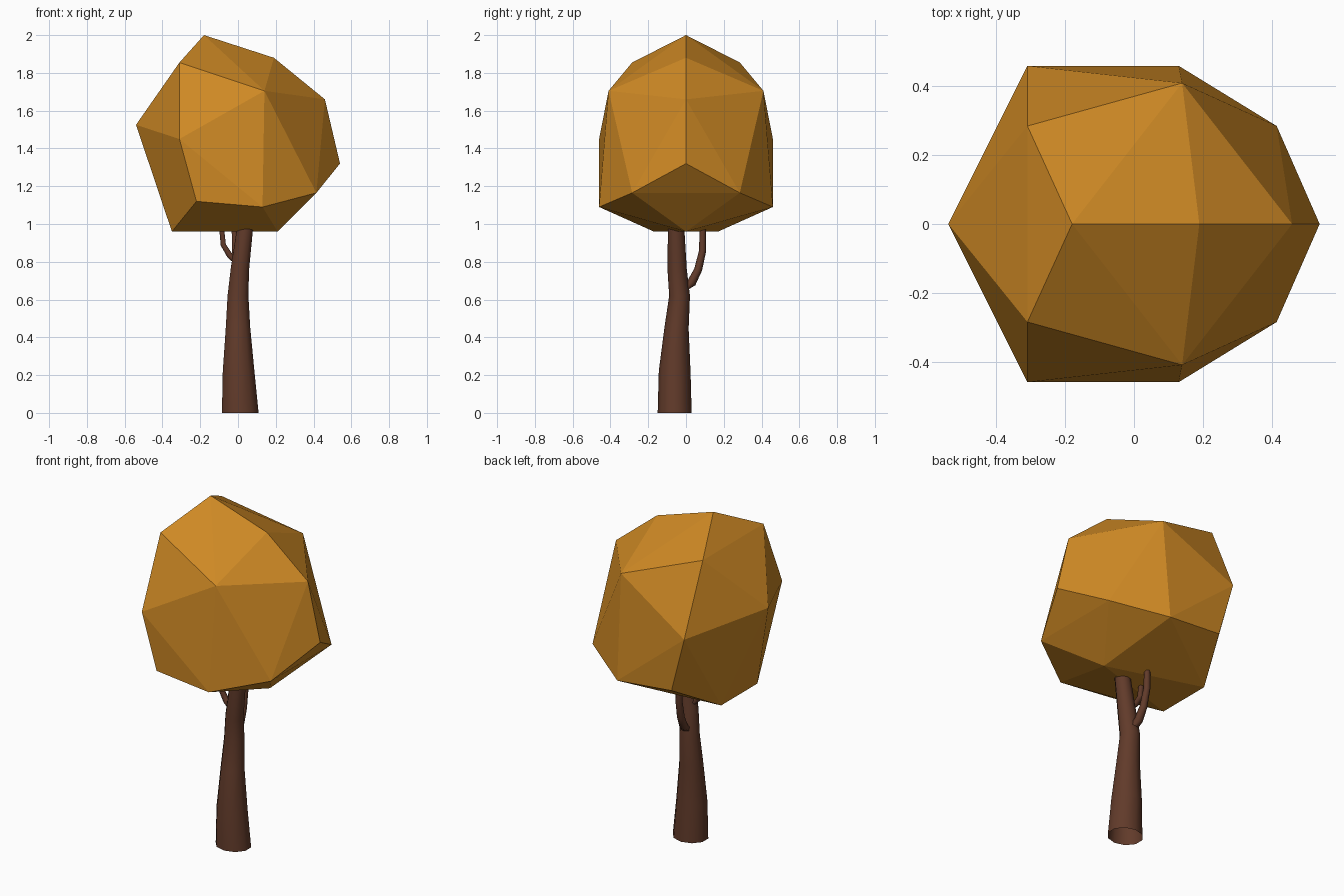
import bpy, bmesh, math
from mathutils import Vector

if "Cube" in bpy.data.objects:
    bpy.data.objects.remove(bpy.data.objects["Cube"])


def material(name, rgb):
    m = bpy.data.materials.new(name)
    m.diffuse_color = (*rgb, 1)
    m.use_nodes = True
    m.node_tree.nodes["Principled BSDF"].inputs["Base Color"].default_value = m.diffuse_color
    return m


def add_object(name, bm, mat):
    bmesh.ops.recalc_face_normals(bm, faces=bm.faces[:])
    me = bpy.data.meshes.new(name)
    bm.to_mesh(me)
    bm.free()
    me.materials.append(mat)
    ob = bpy.data.objects.new(name, me)
    bpy.context.collection.objects.link(ob)
    return ob


def limb(name, rings, sides, mat):
    """Tapered tube through horizontal-ish rings: (x, y, z, rx, ry)."""
    bm = bmesh.new()
    loops = []
    for i, (x, y, z, rx, ry) in enumerate(rings):
        # tilt each ring to follow the path, keeping the first one level
        a, b = rings[max(i - 1, 0)], rings[min(i + 1, len(rings) - 1)]
        d = Vector(b[:3]) - Vector(a[:3])
        q = Vector((0, 0, 1)).rotation_difference(d)
        loop = []
        for k in range(sides):
            t = math.tau * (k + 0.5) / sides
            p = Vector((rx * math.cos(t), ry * math.sin(t), 0))
            if i:
                p = q @ p
            loop.append(bm.verts.new(Vector((x, y, z)) + p))
        loops.append(loop)
    for lo, hi in zip(loops, loops[1:]):
        for k in range(sides):
            n = (k + 1) % sides
            bm.faces.new((lo[k], lo[n], hi[n], hi[k]))
    bm.faces.new(loops[-1])
    ob = add_object(name, bm, mat)
    for f in ob.data.polygons:
        f.use_smooth = len(f.vertices) == 4
    return ob


leaf = material("autumn_orange", (0.62, 0.25, 0.018))
bark = material("bark_brown", (0.12, 0.043, 0.023))

# Faceted crown: hull of a few corners mirrored across y
corners = [
    (-0.18, 0, 2.0), (0.19, 0, 1.88), (0.46, 0, 1.66), (0.54, 0, 1.32),
    (0.21, 0, 0.96), (-0.54, 0, 1.525),
    (-0.31, 0.285, 1.855), (0.14, 0.41, 1.705), (-0.31, 0.46, 1.45),
    (0.13, 0.46, 1.09), (0.415, 0.285, 1.165), (-0.22, 0.45, 1.12),
    (-0.35, 0.17, 0.96),
]
bm = bmesh.new()
for x, y, z in corners:
    for s in ((1, -1) if y else (1,)):
        bm.verts.new((x, s * y, z))
bmesh.ops.convex_hull(bm, input=bm.verts[:])
add_object("crown", bm, leaf)

# Trunk, open at the base
limb("trunk", [
    (0.012, -0.06, 0.0, 0.102, 0.09),
    (0.003, -0.06, 0.22, 0.088, 0.084),
    (0.0, -0.05, 0.45, 0.068, 0.064),
    (0.0, -0.034, 0.62, 0.058, 0.055),
    (0.01, -0.047, 0.76, 0.051, 0.051),
    (0.035, -0.052, 0.96, 0.045, 0.044),
    (0.05, -0.055, 1.08, 0.04, 0.04),
], 10, bark)

# Rear branch and left branch
limb("rear_branch", [
    (0.0, -0.02, 0.65, 0.026, 0.026),
    (-0.007, 0.03, 0.69, 0.024, 0.024),
    (-0.012, 0.065, 0.76, 0.021, 0.021),
    (-0.016, 0.088, 0.86, 0.019, 0.019),
    (-0.02, 0.09, 1.06, 0.016, 0.016),
], 6, bark)
limb("left_branch", [
    (0.0, -0.045, 0.79, 0.022, 0.022),
    (-0.045, -0.045, 0.835, 0.018, 0.018),
    (-0.078, -0.043, 0.89, 0.016, 0.016),
    (-0.093, -0.04, 1.04, 0.014, 0.014),
], 6, bark)
